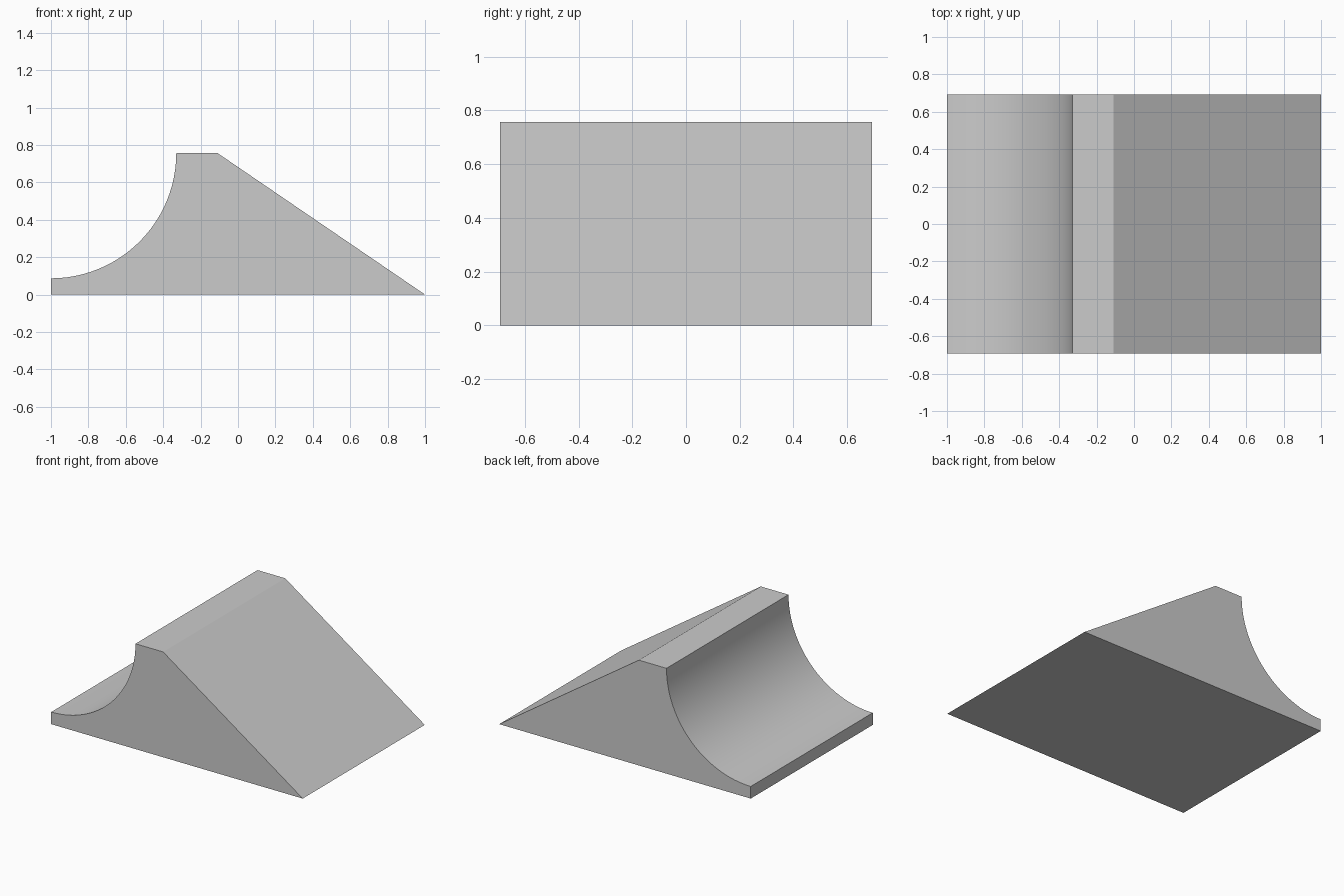
import bpy, bmesh, math

cube = bpy.data.objects.get("Cube")
if cube:
    bpy.data.objects.remove(cube, do_unlink=True)

HALF_WIDTH = 0.693
HEIGHT = 0.757
RADIUS = 0.67
STEPS = 24

# Single grey material
grey = bpy.data.materials.new("plain_grey")
grey.use_nodes = True
colour = (0.6, 0.6, 0.6, 1)
grey.diffuse_color = colour
grey.node_tree.nodes["Principled BSDF"].inputs["Base Color"].default_value = colour

# Side profile: base, straight ramp, flat deck, concave quarter pipe
profile = [(-1, 0), (1, 0), (-0.11, HEIGHT)]
for i in range(STEPS + 1):
    a = math.pi / 2 * i / STEPS
    profile.append((-1 + RADIUS * math.cos(a), HEIGHT - RADIUS * math.sin(a)))

# Extrude the profile across the width
bm = bmesh.new()
face = bm.faces.new([bm.verts.new((x, -HALF_WIDTH, z)) for x, z in profile])
result = bmesh.ops.extrude_face_region(bm, geom=[face])
moved = [v for v in result["geom"] if isinstance(v, bmesh.types.BMVert)]
bmesh.ops.translate(bm, verts=moved, vec=(0, 2 * HALF_WIDTH, 0))
bmesh.ops.recalc_face_normals(bm, faces=bm.faces)

mesh = bpy.data.meshes.new("ramp_body")
bm.to_mesh(mesh)
bm.free()
mesh.materials.append(grey)
ramp = bpy.data.objects.new("ramp_body", mesh)
bpy.context.collection.objects.link(ramp)

# Smooth the curve and keep the corners sharp
bpy.ops.object.select_all(action='DESELECT')
ramp.select_set(True)
bpy.context.view_layer.objects.active = ramp
bpy.ops.object.shade_smooth_by_angle(angle=math.radians(30))
